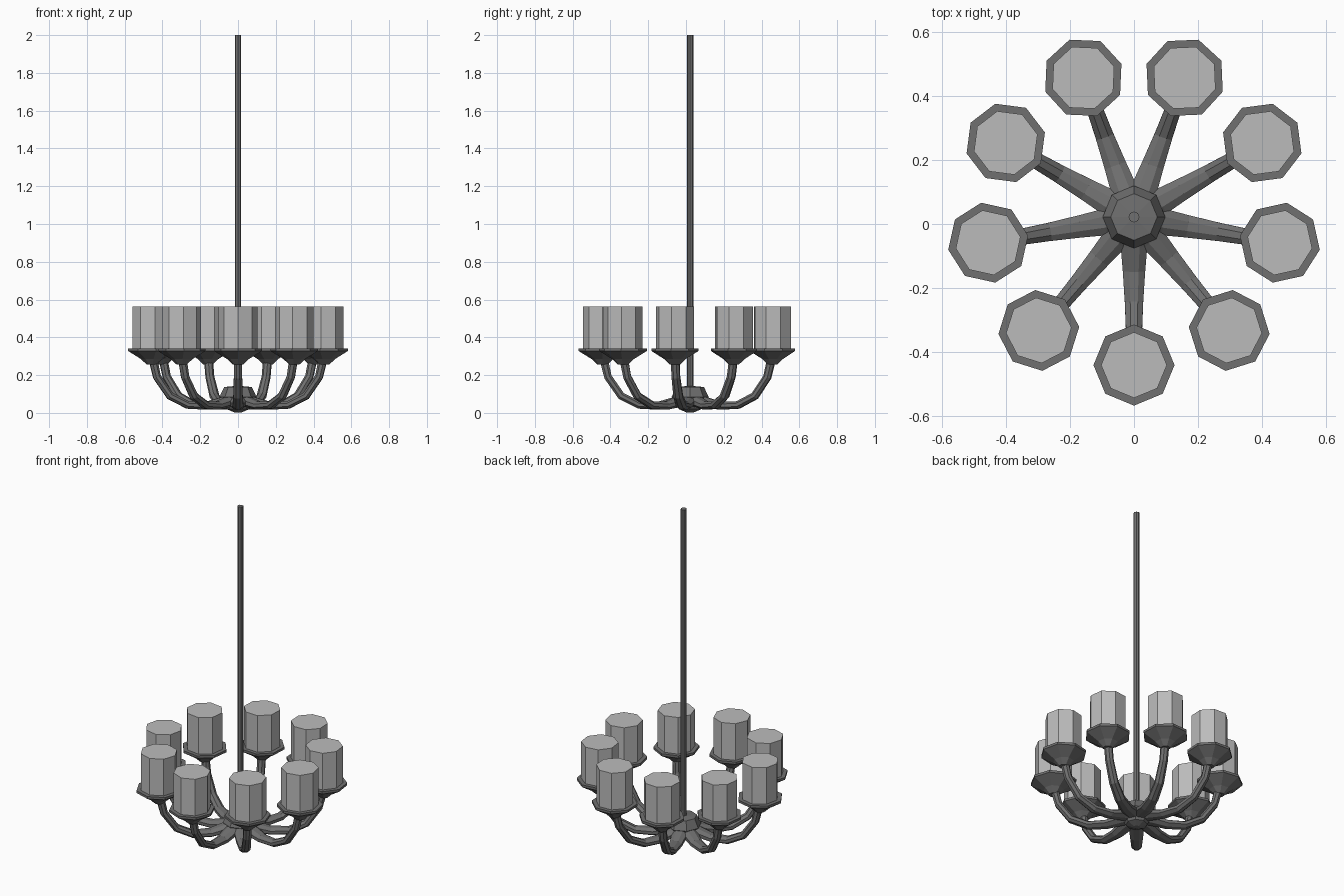
import bpy, bmesh, math
from mathutils import Vector, Matrix

if "Cube" in bpy.data.objects:
    bpy.data.objects.remove(bpy.data.objects["Cube"])

CENTRE = Vector((0, 0.022, 0))
ARMS, REACH, SIDES = 9, 0.464, 8


def material(name, v):
    m = bpy.data.materials.new(name)
    m.diffuse_color = (v, v, v, 1)
    m.use_nodes = True
    m.node_tree.nodes["Principled BSDF"].inputs["Base Color"].default_value = m.diffuse_color
    return m


METAL = material("dark_metal", 0.16)
WAX = material("pale_wax", 0.5)


def skin(name, rings, mat, matrix):
    """Join rings of points into a closed, flat-shaded tube."""
    bm = bmesh.new()
    loops = [[bm.verts.new(p) for p in ring] for ring in rings]
    for a, b in zip(loops, loops[1:]):
        for i in range(len(a)):
            j = (i + 1) % len(a)
            bm.faces.new((a[i], a[j], b[j], b[i]))
    bm.faces.new(loops[0])
    bm.faces.new(loops[-1])
    bmesh.ops.recalc_face_normals(bm, faces=bm.faces)
    me = bpy.data.meshes.new(name)
    bm.to_mesh(me)
    bm.free()
    me.materials.append(mat)
    ob = bpy.data.objects.new(name, me)
    ob.matrix_world = matrix
    bpy.context.collection.objects.link(ob)
    return ob


def lathe(name, profile, mat, matrix):
    """Octagonal turned part from (radius, height) pairs."""
    step = math.tau / SIDES
    rings = [[(r * math.cos(i * step), r * math.sin(i * step), z)
              for i in range(SIDES)] for r, z in profile]
    return skin(name, rings, mat, matrix)


def sweep(name, path, mat, matrix):
    """Octagonal tube along (out, height, half_width, half_depth) points in the XZ plane."""
    rings = []
    for k, (s, z, w, h) in enumerate(path):
        a, b = path[max(k - 1, 0)], path[min(k + 1, len(path) - 1)]
        t = Vector((b[0] - a[0], 0, b[1] - a[1])).normalized()
        n = Vector((-t.z, 0, t.x))
        ring = []
        for i in range(SIDES):
            ang = (i + 0.5) * math.tau / SIDES
            ring.append(Vector((s, 0, z)) + n * h * math.sin(ang)
                        + Vector((0, w * math.cos(ang), 0)))
        rings.append(ring)
    return skin(name, rings, mat, matrix)


base = Matrix.Translation(CENTRE)

# Hanging rod and central hub
lathe("hanging_rod", [(0.017, 0.1), (0.017, 2.0)], METAL, base)
lathe("hub", [(0.02, 0.003), (0.06, 0.02), (0.098, 0.085), (0.073, 0.137),
              (0.018, 0.142)], METAL, base)

# Profiles for the repeated parts
arm_path = [(0.03, 0.07, 0.048, 0.035), (0.09, 0.056, 0.045, 0.028),
            (0.17, 0.038, 0.038, 0.023), (0.27, 0.042, 0.031, 0.022),
            (0.365, 0.09, 0.027, 0.022), (0.435, 0.19, 0.024, 0.022),
            (0.459, 0.29, 0.024, 0.024)]
cup_profile = [(0.026, 0.255), (0.058, 0.285), (0.127, 0.328), (0.127, 0.342),
               (0.09, 0.342)]
candle_profile = [(0.103, 0.335), (0.103, 0.564)]

# Nine arms, each carrying a cup and a candle
for i in range(ARMS):
    turn = base @ Matrix.Rotation(math.radians(-90 + 40 * i), 4, 'Z')
    tip = turn @ Matrix.Translation((REACH, 0, 0))
    sweep(f"arm_{i + 1}", arm_path, METAL, turn)
    lathe(f"candle_cup_{i + 1}", cup_profile, METAL, tip)
    lathe(f"candle_{i + 1}", candle_profile, WAX, tip)
